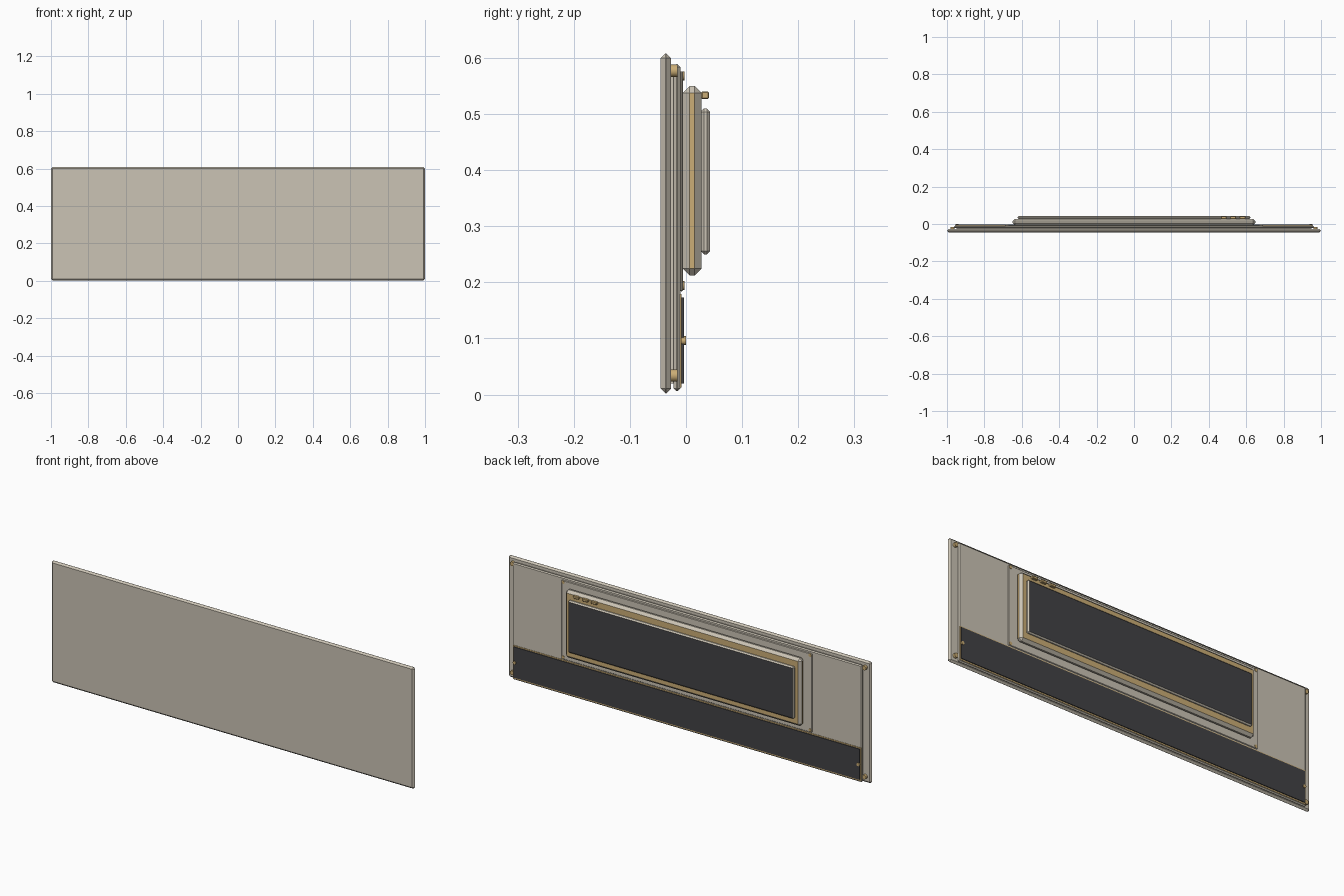
import bpy
from mathutils import Vector

cube = bpy.data.objects.get("Cube")
if cube:
    bpy.data.objects.remove(cube, do_unlink=True)


def material(name, rgb):
    m = bpy.data.materials.new(name)
    m.use_nodes = True
    col = (*rgb, 1)
    m.diffuse_color = col
    bsdf = next(n for n in m.node_tree.nodes if n.type == 'BSDF_PRINCIPLED')
    bsdf.inputs["Base Color"].default_value = col
    return m


TAUPE = material("warm taupe", (0.60, 0.55, 0.46))
DARK = material("charcoal glass", (0.055, 0.055, 0.06))
BRASS = material("ochre brass", (0.60, 0.42, 0.18))


def box(name, x, y, z, mat, bevel=0, accent=None, rule=None):
    """Chamfered box from (min, max) ranges; rule picks accent faces by centre and normal."""
    lo, hi = Vector((x[0], y[0], z[0])), Vector((x[1], y[1], z[1]))
    bpy.ops.mesh.primitive_cube_add(size=1, location=(lo + hi) / 2)
    ob = bpy.context.object
    ob.name = name
    ob.scale = hi - lo
    bpy.ops.object.transform_apply(location=False, rotation=False, scale=True)
    ob.data.materials.append(mat)
    if bevel:
        mod = ob.modifiers.new("chamfer", 'BEVEL')
        mod.width = bevel
        mod.segments = 1
        bpy.ops.object.modifier_apply(modifier=mod.name)
    if accent:
        ob.data.materials.append(accent)
        for f in ob.data.polygons:
            f.material_index = int(rule(f.normal))
    return ob


def pin(name, x, z, y0, y1, r):
    """Short round fastener pointing backwards."""
    bpy.ops.mesh.primitive_cylinder_add(vertices=16, radius=r, depth=y1 - y0,
                                        location=(x, (y0 + y1) / 2, z),
                                        rotation=(1.5708, 0, 0))
    ob = bpy.context.object
    ob.name = name
    ob.data.materials.append(BRASS)
    bpy.ops.object.shade_smooth_by_angle()


def backward(n):
    return n.y > 0.9


# Front slab and the layers stacked behind it
box("front_slab", (-1, 1), (-0.045, -0.027), (0.002, 0.608), TAUPE, 0.0085)
box("spacer_sheet", (-0.95, 0.95), (-0.028, -0.020), (0.02, 0.585), TAUPE)
box("back_plate", (-0.962, 0.962), (-0.022, -0.010), (0.006, 0.589), TAUPE, 0.005)
box("centre_plate", (-0.69, 0.69), (-0.011, -0.005), (0.184, 0.576), TAUPE, 0.002)

# Lower glass strip in a thin brass surround
box("strip_surround", (-0.958, 0.958), (-0.011, -0.008), (0.013, 0.179), BRASS)
box("lower_strip", (-0.952, 0.952), (-0.009, -0.004), (0.02, 0.173), DARK)

# Raised housing with brass end bands and brass bezel face
box("housing", (-0.65, 0.65), (-0.006, 0.028), (0.212, 0.55), TAUPE, 0.0125,
    BRASS, lambda n: backward(n) or abs(n.x) > 0.9)

# Screen block with a glass face
box("screen", (-0.622, 0.622), (0.026, 0.043), (0.25, 0.51), TAUPE, 0.006,
    DARK, backward)

# Row of buttons on the upper bezel
for i in range(3):
    cx = 0.48 + i * 0.05
    box("button", (cx - 0.015, cx + 0.015), (0.027, 0.041), (0.527, 0.54), BRASS, 0.002)

# Fasteners at the corners, and strip end studs
for s in (-1, 1):
    for z in (0.034, 0.577):
        pin("corner_screw", s * 0.97, z, -0.028, -0.015, 0.011)
    for z in (0.194, 0.568):
        pin("plate_screw", s * 0.68, z, -0.011, -0.003, 0.008)
    pin("strip_stud", s * 0.947, 0.096, -0.011, 0.0, 0.008)
